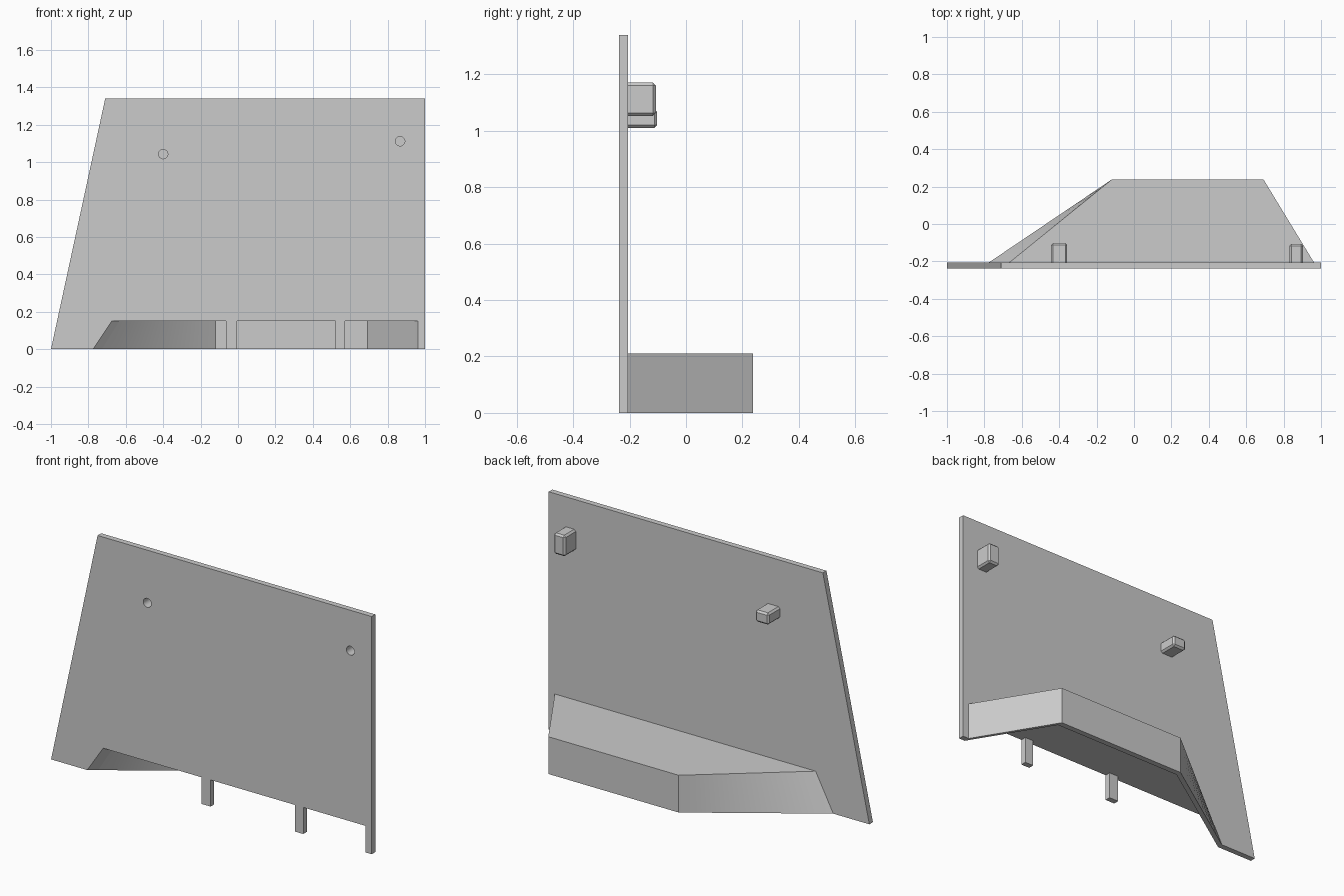
import bpy, bmesh, math
from mathutils import Vector

if "Cube" in bpy.data.objects:
    bpy.data.objects.remove(bpy.data.objects["Cube"])

grey = bpy.data.materials.new("plain_grey")
grey.diffuse_color = (0.6, 0.6, 0.6, 1)
grey.use_nodes = True
grey.node_tree.nodes["Principled BSDF"].inputs["Base Color"].default_value = grey.diffuse_color

FRONT, BACK, REAR = -0.237, -0.205, 0.237   # panel front, panel back, housing rear
WALL = BACK - FRONT


def finish(name, bm):
    bmesh.ops.recalc_face_normals(bm, faces=bm.faces)
    mesh = bpy.data.meshes.new(name)
    bm.to_mesh(mesh)
    bm.free()
    mesh.materials.append(grey)
    ob = bpy.data.objects.new(name, mesh)
    bpy.context.collection.objects.link(ob)
    return ob


def strip(bm, a, b, close=False):
    n = len(a)
    for i in range(n if close else n - 1):
        j = (i + 1) % n
        bm.faces.new((a[i], a[j], b[j], b[i]))


def apply_all(ob):
    bpy.context.view_layer.objects.active = ob
    for m in list(ob.modifiers):
        bpy.ops.object.modifier_apply(modifier=m.name)


# Upright panel with a notched foot and two hanging tabs: (x, z, x shift at the back)
outline = [(-1, 0, 0), (-.775, 0, .047), (-.675, .15, .04), (-.063, .15, 0),
           (-.063, 0, 0), (-.005, 0, 0), (-.005, .15, 0), (.52, .15, 0),
           (.52, 0, 0), (.573, 0, 0), (.573, .15, 0), (.962, .15, -.019),
           (.962, 0, -.019), (1, 0, 0), (1, 1.34, 0), (-.71, 1.34, 0)]
bm = bmesh.new()
front = [bm.verts.new((x, FRONT, z)) for x, z, s in outline]
back = [bm.verts.new((x + s, BACK, z)) for x, z, s in outline]
strip(bm, front, back, True)
bm.faces.new(front)
bm.faces.new(back[::-1])
panel = finish("panel", bm)


# Hollow housing behind the foot, with a twisted left wall
def path(bm, left, right, rear, z, steps=10):
    a, b = Vector((left, BACK, z)), Vector((-.12, rear, z))
    pts = [a.lerp(b, i / steps) for i in range(steps + 1)]
    pts += [Vector((.693, rear, z)), Vector((right, BACK, z))]
    return [bm.verts.new(p) for p in pts]


bm = bmesh.new()
outer_low = path(bm, -.775, .962, REAR, 0)
outer_top = path(bm, -.665, .962, REAR, .21)
inner_low = path(bm, -.728, .943, REAR - WALL, 0)
inner_top = path(bm, -.635, .943, REAR - WALL, .15)
strip(bm, outer_low, outer_top)
strip(bm, inner_low, outer_low)
strip(bm, inner_top, inner_low)
bm.faces.new(outer_top)
bm.faces.new(inner_top)
bm.faces.new([loop[i] for loop, i in ((outer_low, 0), (outer_top, 0), (outer_top, -1), (outer_low, -1),
                                      (inner_low, -1), (inner_top, -1), (inner_top, 0), (inner_low, 0))])
housing = finish("housing", bm)

# Chamfered bosses with blind screw holes: x, z, width, height, rear y
for side, x, z, w, h, end in (("left", -.4, 1.043, .085, .066, -.102),
                              ("right", .867, 1.112, .072, .118, -.107)):
    start = BACK - .012
    bm = bmesh.new()
    bmesh.ops.create_cube(bm, size=1)
    for v in bm.verts:
        v.co = (x + v.co.x * w, (start + end) / 2 + v.co.y * (end - start), z + v.co.z * h)
    boss = finish(side + "_boss", bm)
    bevel = boss.modifiers.new("chamfer", 'BEVEL')
    bevel.width = .01
    bevel.segments = 1

    bpy.ops.mesh.primitive_cylinder_add(vertices=24, radius=.025, depth=.14,
                                        location=(x, -.2, z), rotation=(math.pi / 2, 0, 0))
    cutter = bpy.context.object
    cutter.name = side + "_hole_cutter"
    cutter.hide_render = True
    cutter.data.materials.append(grey)
    for ob in (panel, boss):
        cut = ob.modifiers.new("hole", 'BOOLEAN')
        cut.operation = 'DIFFERENCE'
        cut.solver = 'EXACT'
        cut.object = cutter
        apply_all(ob)
    bpy.data.objects.remove(cutter)

# Smooth only the gentle angles
bpy.ops.object.select_all(action='DESELECT')
for ob in bpy.context.collection.objects:
    ob.select_set(True)
bpy.context.view_layer.objects.active = panel
bpy.ops.object.shade_smooth_by_angle(angle=math.radians(28))
